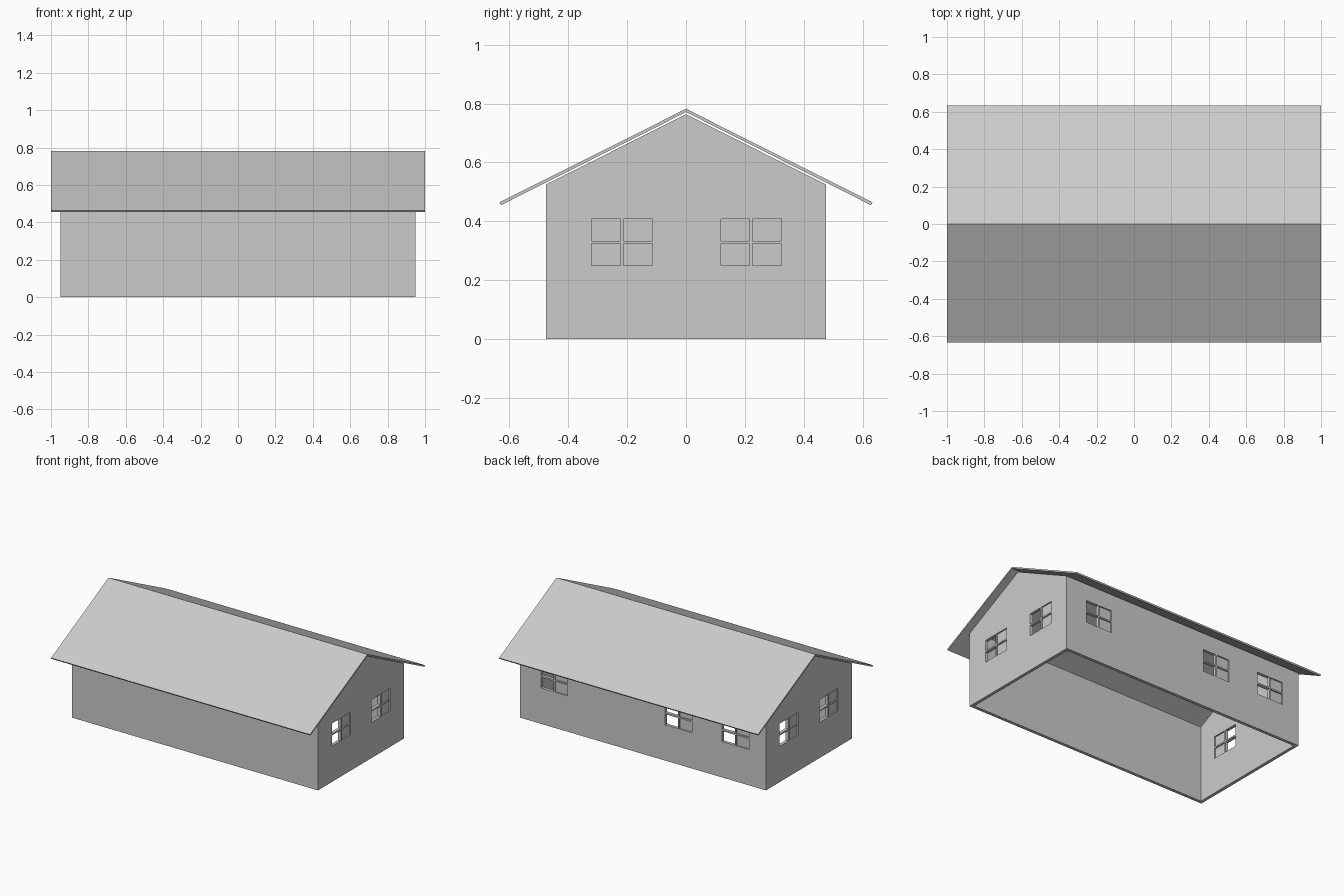
import bpy
import bmesh
from mathutils import Vector, Matrix

if "Cube" in bpy.data.objects:
    bpy.data.objects.remove(bpy.data.objects["Cube"], do_unlink=True)

grey = bpy.data.materials.new("plain_grey")
grey.use_nodes = True
colour = (0.6, 0.6, 0.6, 1)
grey.diffuse_color = colour
grey.node_tree.nodes["Principled BSDF"].inputs["Base Color"].default_value = colour

HALF_X, HALF_Y = 0.95, 0.475     # outer wall half sizes
WALL = 0.022                     # wall thickness
EAVE, PEAK = 0.525, 0.764
PANE_W, PANE_H, BAR = 0.098, 0.074, 0.010
SILL = 0.25


def make_object(name, bm):
    bmesh.ops.recalc_face_normals(bm, faces=bm.faces)
    mesh = bpy.data.meshes.new(name)
    bm.to_mesh(mesh)
    bm.free()
    mesh.materials.append(grey)
    obj = bpy.data.objects.new(name, mesh)
    bpy.context.collection.objects.link(obj)
    return obj


def add_box(bm, centre, size):
    matrix = Matrix.Translation(centre) @ Matrix.Diagonal((*size, 1))
    bmesh.ops.create_cube(bm, size=1, matrix=matrix)


def extrude_profile(name, points, half_length):
    """Extrude a (y, z) profile along x."""
    bm = bmesh.new()
    face = bm.faces.new([bm.verts.new((-half_length, y, z)) for y, z in points])
    new = bmesh.ops.extrude_face_region(bm, geom=[face])["geom"]
    verts = [v for v in new if isinstance(v, bmesh.types.BMVert)]
    bmesh.ops.translate(bm, verts=verts, vec=(2 * half_length, 0, 0))
    return make_object(name, bm)


def cut(obj, cutter):
    """Cut one object out of another and drop the cutter."""
    mod = obj.modifiers.new("cut", "BOOLEAN")
    mod.operation, mod.solver, mod.object = "DIFFERENCE", "EXACT", cutter
    cutter.hide_render = True
    graph = bpy.context.evaluated_depsgraph_get()
    mesh = bpy.data.meshes.new_from_object(obj.evaluated_get(graph))
    obj.modifiers.clear()
    obj.data = mesh
    bpy.data.objects.remove(cutter, do_unlink=True)


# Hollow walls with pointed gable ends
walls = extrude_profile("walls", [(-HALF_Y, 0), (HALF_Y, 0), (HALF_Y, EAVE),
                                  (0, PEAK), (-HALF_Y, EAVE)], HALF_X)
room = bmesh.new()
add_box(room, (0, 0, 0.5), (2 * (HALF_X - WALL), 2 * (HALF_Y - WALL), 2))
cut(walls, make_object("room_cutter", room))

# Windows: outer wall point and outward direction
windows = [((side * HALF_X, y, 0), (side, 0, 0))
           for side in (-1, 1) for y in (-0.217, 0.221)]
windows += [((x, HALF_Y, 0), (0, 1, 0)) for x in (0.685, -0.275, -0.715)]

holes, glass = bmesh.new(), bmesh.new()
for point, outward in windows:
    point, outward = Vector(point), Vector(outward)
    right = Vector((0, 0, 1)).cross(outward)      # to the right, from outside
    for column in (-1, 1):
        for row in (0, 1):
            centre = point + right * column * (PANE_W + BAR) / 2
            centre.z = SILL + PANE_H / 2 + row * (PANE_H + BAR)
            along = [abs(c) for c in right]
            deep = [abs(c) for c in outward]

            def size(width, depth, height):
                return (along[0] * width + deep[0] * depth,
                        along[1] * width + deep[1] * depth, height)

            add_box(holes, centre, size(PANE_W, 0.1, PANE_H))
            # Only the right-hand panes are glazed
            if column == 1:
                add_box(glass, centre - outward * WALL / 2,
                        size(PANE_W, 0.004, PANE_H))
cut(walls, make_object("window_cutter", holes))
make_object("window_panes", glass)

# Two thin roof slabs meeting at the ridge
for name, side in (("front_roof", -1), ("back_roof", 1)):
    profile = [(0, 0.771), (0.628, 0.455), (0.634, 0.464), (0, 0.782)]
    extrude_profile(name, [(side * y, z) for y, z in profile], 1.0)
